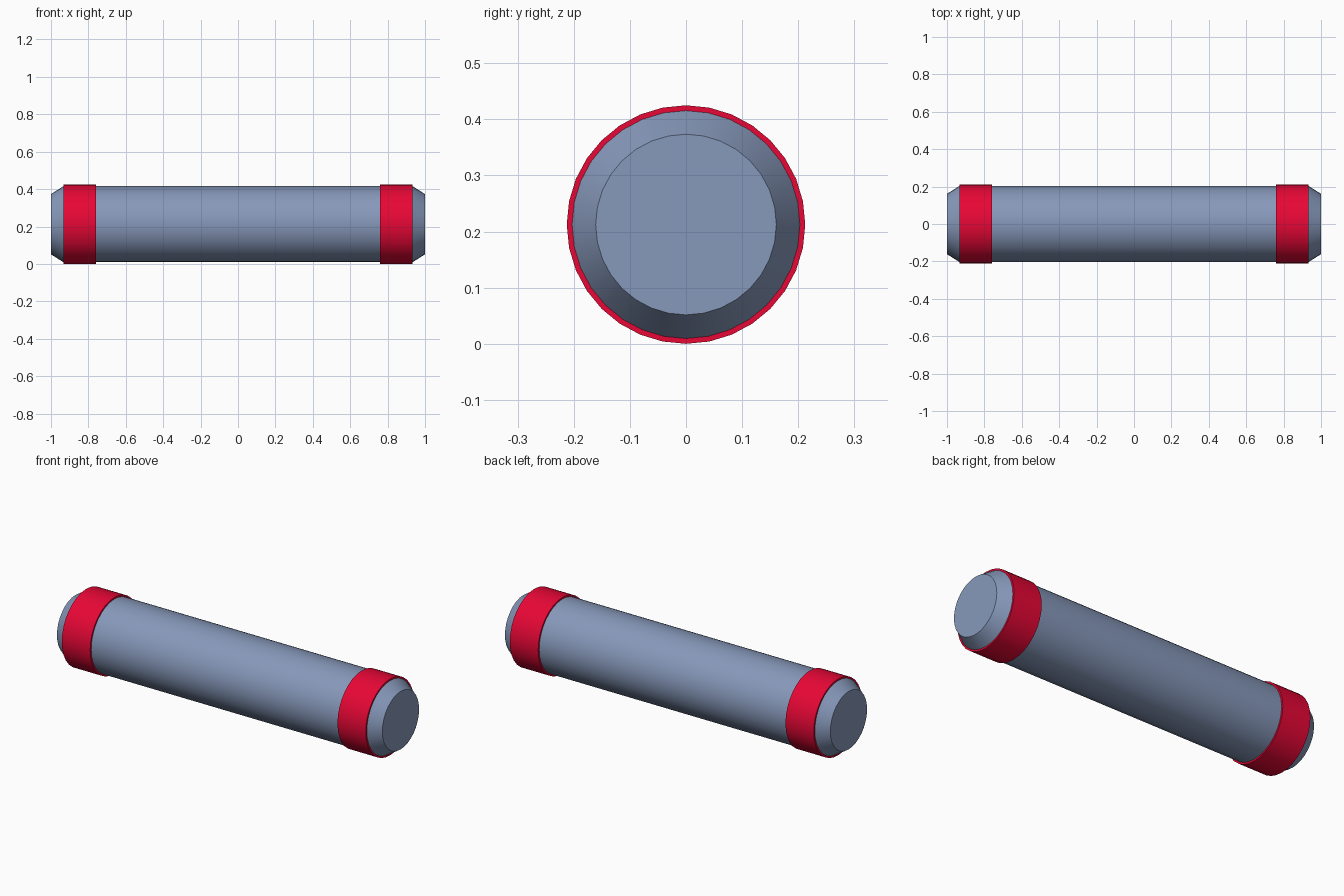
import bpy, bmesh, math

if "Cube" in bpy.data.objects:
    bpy.data.objects.remove(bpy.data.objects["Cube"])

SIDES = 32
AXIS_Z = 0.2125  # height of the centre axis


def make_material(name, color):
    mat = bpy.data.materials.new(name)
    mat.diffuse_color = color
    mat.use_nodes = True
    mat.node_tree.nodes["Principled BSDF"].inputs["Base Color"].default_value = mat.diffuse_color
    return mat


def lathe(name, profile, material, closed=False):
    """Revolve (x, radius) points around the horizontal x axis."""
    bm = bmesh.new()
    rings = []
    for x, r in profile:
        rings.append([bm.verts.new((x,
                                    r * math.sin(2 * math.pi * i / SIDES),
                                    r * math.cos(2 * math.pi * i / SIDES) + AXIS_Z))
                      for i in range(SIDES)])
    pairs = list(zip(rings, rings[1:]))
    if closed:
        pairs.append((rings[-1], rings[0]))
    for a, b in pairs:
        for i in range(SIDES):
            j = (i + 1) % SIDES
            bm.faces.new((a[i], a[j], b[j], b[i]))
    if not closed:
        bm.faces.new(rings[0])
        bm.faces.new(rings[-1])
    bmesh.ops.recalc_face_normals(bm, faces=bm.faces)
    mesh = bpy.data.meshes.new(name)
    bm.to_mesh(mesh)
    bm.free()
    mesh.materials.append(material)
    mesh.shade_smooth()
    mesh.set_sharp_from_angle(angle=math.radians(30))
    obj = bpy.data.objects.new(name, mesh)
    bpy.context.collection.objects.link(obj)
    return obj


red = make_material("red", (0.80, 0.002, 0.036, 1))
steel = make_material("steel_blue", (0.24, 0.315, 0.49, 1))

# Main rod with chamfered ends
lathe("rod", [(-1, 0.161), (-0.934, 0.203), (0.934, 0.203), (1, 0.161)], steel)

# Red bands near both ends
for side, name in ((-1, "left_band"), (1, "right_band")):
    lathe(name, [(side * 0.76, 0.2), (side * 0.76, 0.2125),
                 (side * 0.934, 0.2125), (side * 0.934, 0.2)], red, closed=True)
